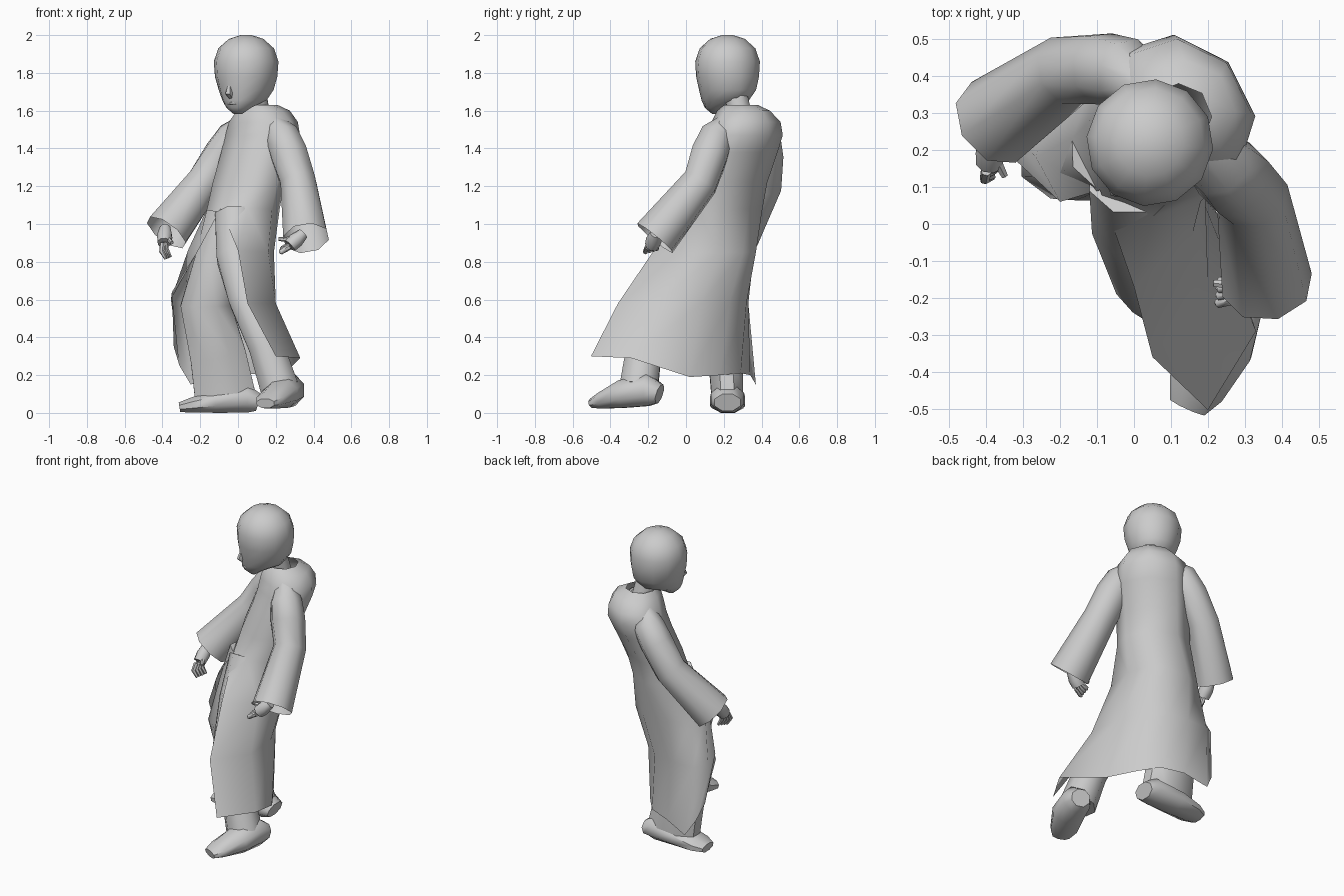
import bpy, bmesh, math
from mathutils import Vector as V

if "Cube" in bpy.data.objects:
    bpy.data.objects.remove(bpy.data.objects["Cube"])

R2 = math.sqrt(0.5)


def finish(name, bm, angle=55):
    bmesh.ops.remove_doubles(bm, verts=bm.verts, dist=0.0005)
    bmesh.ops.recalc_face_normals(bm, faces=bm.faces)
    me = bpy.data.meshes.new(name)
    bm.to_mesh(me)
    bm.free()
    ob = bpy.data.objects.new(name, me)
    bpy.context.collection.objects.link(ob)
    bpy.ops.object.select_all(action='DESELECT')
    ob.select_set(True)
    bpy.context.view_layer.objects.active = ob
    bpy.ops.object.shade_smooth_by_angle(angle=math.radians(angle))
    return ob


def loft(name, rings, closed=True, cap_start=False, cap_end=False, angle=55):
    """Skin a list of equal-length point rings."""
    bm = bmesh.new()
    vs = [[bm.verts.new(p) for p in r] for r in rings]
    n = len(rings[0])
    for a, b in zip(vs, vs[1:]):
        for i in range(n if closed else n - 1):
            j = (i + 1) % n
            bm.faces.new((a[i], a[j], b[j], b[i]))
    if cap_start:
        bm.faces.new(vs[0])
    if cap_end:
        bm.faces.new(vs[-1])
    return finish(name, bm, angle)


def tube(name, path, radii, sides=8, caps=(True, True), ref=None):
    """Elliptical tube along a path; radii are numbers or (side, up) pairs."""
    pts = [V(p) for p in path]
    whole = (pts[-1] - pts[0]).normalized()
    ref = V(ref) if ref else (V((0, 0, 1)) if abs(whole.z) < 0.7 else V((R2, R2, 0)))
    rings = []
    for i, p in enumerate(pts):
        t = (pts[min(i + 1, len(pts) - 1)] - pts[max(i - 1, 0)]).normalized()
        s = t.cross(ref).normalized()
        u = s.cross(t)
        r = radii[i]
        ra, rb = r if isinstance(r, tuple) else (r, r)
        rings.append([p + s * ra * math.cos(k) + u * rb * math.sin(k)
                      for k in (2 * math.pi * (j + 0.5) / sides for j in range(sides))])
    return loft(name, rings, True, *caps)


# robe: body axes are turned 45 degrees, u = sideways, w = forward
def body_ring(z, cu, cw, ru, rw):
    out = []
    for i in range(9):
        a = math.pi * (2 * i / 8 - 1) + math.pi
        u, w = cu - ru * math.sin(a), cw + rw * math.cos(a)
        out.append(V(((u - w) * R2, (-u - w) * R2, z)))
    return out


robe = [body_ring(*r) for r in (
    (1.63, -.12, -.29, .09, .09), (1.60, -.12, -.31, .14, .14),
    (1.54, -.13, -.32, .20, .165), (1.47, -.13, -.315, .22, .175),
    (1.38, -.13, -.28, .22, .17), (1.22, -.13, -.21, .215, .165),
    (1.08, -.13, -.17, .215, .17))]
robe.append([(-.20, .06, .88), (-.265, .18, .86), (-.24, .30, .85), (-.12, .36, .85), (.05, .37, .85),
             (.15, .30, .85), (.19, .17, .85), (.16, -.02, .85), (.0, -.17, .86)])
robe.append([(-.35, .20, .64), (-.355, .28, .60), (-.28, .33, .58), (-.14, .33, .58), (.0, .32, .58),
             (.11, .23, .58), (.18, .08, .58), (.20, -.15, .58), (.05, -.36, .58)])
robe.append([(-.34, .29, .35), (-.31, .34, .25), (-.25, .37, .15), (-.10, .34, .20), (.04, .29, .21),
             (.13, .18, .20), (.23, .02, .19), (.33, -.29, .29), (.20, -.503, .30)])
loft("robe", robe, closed=False, angle=70)

# sleeves, open at the flared cuffs
tube("right_sleeve", [(.05, .36, 1.545), (-.02, .41, 1.46), (-.085, .42, 1.37), (-.18, .415, 1.22), (-.38, .275, .955)],
     [.05, .095, .10, .10, .125], 8, (True, False))
tube("left_sleeve", [(.17, .24, 1.55), (.235, .16, 1.46), (.27, .125, 1.37), (.32, .075, 1.22), (.36, -.165, .925)],
     [.05, .095, .105, .10, .125], 8, (True, False))

# legs in loose flared trousers
tube("right_leg", [(-.05, .20, 1.04), (-.11, .17, .80), (-.17, .17, .57), (-.105, .21, .30), (-.065, .22, .07)],
     [(.13, .12), (.13, .115), (.145, .11), (.16, .10), (.175, .09)], ref=(0, 1, 0))
tube("left_leg", [(-.01, .13, 1.04), (-.01, .01, .82), (.045, -.155, .60), (.15, -.22, .35), (.22, -.25, .13)],
     [.12, .11, .10, .10, .11], ref=(0, 1, 0))

# shoes
tube("right_shoe", [(.11, .22, .055), (.05, .22, .075), (-.12, .22, .062), (-.25, .22, .04), (-.31, .22, .03)],
     [(.075, .05), (.095, .08), (.10, .067), (.09, .042), (.06, .028)])
tube("left_shoe", [(.29, -.14, .10), (.27, -.20, .12), (.23, -.33, .10), (.17, -.44, .065), (.145, -.495, .05)],
     [(.06, .055), (.09, .09), (.10, .08), (.085, .047), (.055, .027)])

# neck
tube("neck", [(.11, .29, 1.57), (.085, .255, 1.72)], [.065, .065])

# head: rings of height, forward offset, half width, half depth
C, F, S = V((.043, .22, 0)), V((-.58, -.81, 0)).normalized(), V((.81, -.58, 0)).normalized()
head = []
for z, f, rs, rf in ((1.583, .075, .025, .02), (1.615, .068, .065, .065), (1.655, .015, .112, .132),
                     (1.71, 0, .142, .156), (1.78, 0, .165, .168), (1.86, 0, .172, .172),
                     (1.93, 0, .148, .148), (1.98, 0, .092, .092), (2.0, 0, .03, .03)):
    head.append([C + V((0, 0, z)) + F * (f + rf * math.cos(a)) + S * rs * math.sin(a)
                 for a in (2 * math.pi * i / 12 for i in range(12))])
loft("head", head, True, True, True)


def face_point(f, s, z):
    return C + F * f + S * s + V((0, 0, z))


# nose and lips
tube("nose", [face_point(.148, 0, 1.735), face_point(.158, 0, 1.69), face_point(.138, 0, 1.672)],
     [.010, .02, .014], 6)
tube("lips", [face_point(.125, -.03, 1.637), face_point(.138, 0, 1.64), face_point(.125, .03, 1.637)],
     [.006, .010, .006], 6)


# hands: wrist and palm, curled fingers, thumb
def hand(label, wrist, knuckle, tip, spread, curl, thumb):
    wrist, knuckle, tip, spread, curl = map(V, (wrist, knuckle, tip, spread, curl))
    tube(label + "_palm", [wrist, wrist.lerp(knuckle, .55), knuckle],
         [.03, .042, .038], 8)
    for i in range(4):
        o = spread * (i - 1.5)
        mid = knuckle.lerp(tip, .5) + curl
        tube(f"{label}_finger_{i + 1}", [knuckle + o * .8, mid + o, tip + o], [.015, .014, .009], 6)
    tube(label + "_thumb", [wrist.lerp(knuckle, .5), V(thumb)], [.018, .010], 6)


hand("right", (-.385, .24, .98), (-.39, .165, .90), (-.37, .155, .82),
     (.008, .018, .003), (-.012, -.012, 0), (-.35, .13, .90))
hand("left", (.345, -.16, .95), (.275, -.18, .885), (.225, -.19, .86),
     (.002, .02, .006), (-.02, 0, -.012), (.215, -.16, .92))
